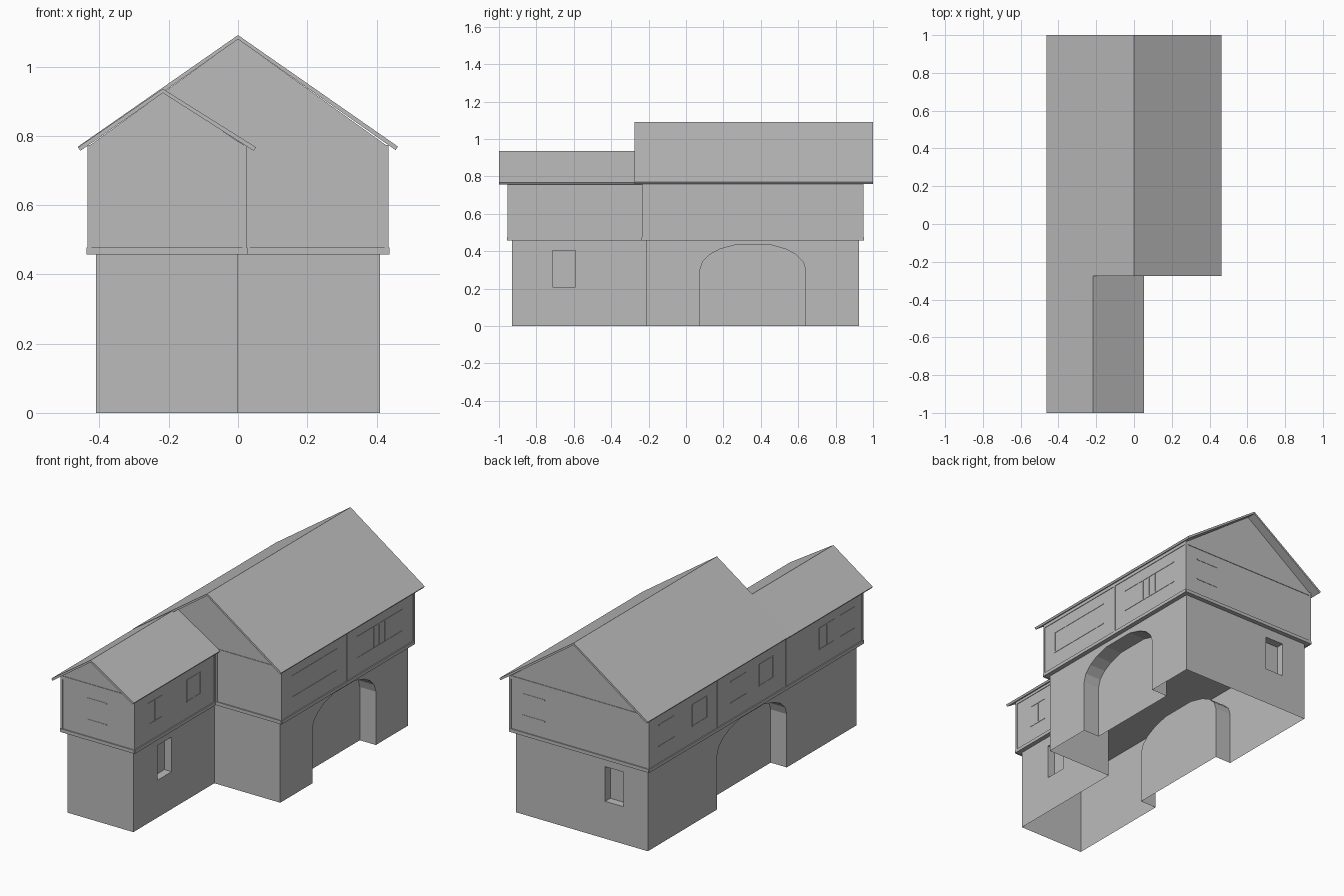
import bpy, bmesh, math

if "Cube" in bpy.data.objects:
    bpy.data.objects.remove(bpy.data.objects["Cube"])

grey = bpy.data.materials.new("plain_grey")
grey.diffuse_color = (0.5, 0.5, 0.5, 1)
grey.use_nodes = True
grey.node_tree.nodes["Principled BSDF"].inputs["Base Color"].default_value = grey.diffuse_color


def make(name, bm):
    bmesh.ops.recalc_face_normals(bm, faces=bm.faces)
    me = bpy.data.meshes.new(name)
    bm.to_mesh(me)
    bm.free()
    me.materials.append(grey)
    ob = bpy.data.objects.new(name, me)
    bpy.context.collection.objects.link(ob)
    return ob


def prism(name, pts, axis, a, b):
    """Extrude a 2D outline along an axis from a to b."""
    put = {"x": lambda u, v, t: (t, u, v),
           "y": lambda u, v, t: (u, t, v),
           "z": lambda u, v, t: (u, v, t)}[axis]
    bm = bmesh.new()
    lo = [bm.verts.new(put(u, v, a)) for u, v in pts]
    hi = [bm.verts.new(put(u, v, b)) for u, v in pts]
    bm.faces.new(lo)
    bm.faces.new(hi)
    n = len(pts)
    for i in range(n):
        j = (i + 1) % n
        bm.faces.new((lo[i], lo[j], hi[j], hi[i]))
    return make(name, bm)


def rect(u0, u1, v0, v1):
    return [(u0, v0), (u1, v0), (u1, v1), (u0, v1)]


def drop_caps(ob, heights):
    """Remove the horizontal faces lying at the given heights."""
    bm = bmesh.new()
    bm.from_mesh(ob.data)
    gone = [f for f in bm.faces
            if abs(f.normal.z) > 0.9
            and any(abs(f.calc_center_median().z - h) < 1e-3 for h in heights)]
    bmesh.ops.delete(bm, geom=gone, context="FACES")
    bm.to_mesh(ob.data)
    bm.free()


def footprint(o):
    """L-shaped plan of hall and wing, pushed outwards by o."""
    return [(-.41 - o, -.93 - o), (o, -.93 - o), (o, -.21 - o),
            (.41 + o, -.21 - o), (.41 + o, .925 + o), (-.41 - o, .925 + o)]


def arch(y0, y1):
    """Flattened arch outline in y and z."""
    c, r = (y0 + y1) / 2, (y1 - y0) / 2
    angles = [0, 18, 35, 51, 70]
    angles += [180 - a for a in reversed(angles)]
    top = [(c + r * math.cos(math.radians(a)), .30 + .142 * math.sin(math.radians(a)))
           for a in angles]
    return [(y0, -.1), (y1, -.1)] + top


# ground floor: solid block with recessed arches and windows, then opened below
lower = prism("ground_floor_walls", footprint(0), "z", 0, .46)
cutters = [
    prism("right_arch_cutter", arch(.075, .64), "x", .31, .6),
    prism("left_arch_cutter", arch(-.31, .31), "x", -.6, -.31),
    prism("wing_window_cutter", rect(-.715, -.59, .21, .405), "x", -.045, .1),
    prism("back_window_cutter", rect(-.26, -.145, .21, .405), "y", .88, 1.1),
]
for c in cutters:
    mod = lower.modifiers.new("recess", "BOOLEAN")
    mod.operation = "DIFFERENCE"
    mod.solver = "EXACT"
    mod.object = c
bpy.context.view_layer.update()
done = bpy.data.meshes.new_from_object(
    lower.evaluated_get(bpy.context.evaluated_depsgraph_get()))
lower.modifiers.clear()
lower.data = done
for c in cutters:
    bpy.data.objects.remove(c)
drop_caps(lower, [0, .46])

# overhanging upper floor
upper = prism("upper_floor_walls", footprint(.022), "z", .46, .772)
drop_caps(upper, [.772])

# gable walls
SKIN = .012
for name, y, pts in (
        ("hall_gable_front", -.232, [(-.432, .77), (.432, .77), (0, 1.08)]),
        ("hall_gable_back", .947, [(-.432, .77), (.432, .77), (0, 1.08)]),
        ("wing_gable", -.952, [(-.432, .77), (.022, .77), (-.215, .926)])):
    inner = .004 if y < 0 else -.004
    prism(name, pts, "y", y, y + inner)


def roof(name, left, ridge, right, y0, y1):
    t = SKIN
    under = [(right[0] - .007, right[1] - .01), (ridge[0], ridge[1] - t),
             (left[0] + .007, left[1] - .01)]
    prism(name, [left, ridge, right] + under, "y", y0, y1)


roof("hall_roof", (-.462, .769), (0, 1.091), (.462, .769), -.275, 1.0)
roof("wing_roof", (-.462, .767), (-.217, .936), (.052, .767), -1.0, -.233)

# timber frame: thin boards on each upper wall (axis, position, outward, start, end)
WALLS = {
    "wing_front": ("y", -.952, -1, -.435, .025),
    "wing_right": ("x", .022, 1, -.955, -.232),
    "hall_front": ("y", -.232, -1, .022, .435),
    "hall_right": ("x", .432, 1, -.235, .95),
    "hall_back": ("y", .947, 1, -.435, .435),
    "left_side": ("x", -.432, -1, -.955, .95),
}


def board(wall, part, a0, a1, z0, z1, t=.003):
    axis, pos, out = WALLS[wall][:3]
    prism(f"{wall}_{part}", rect(a0, a1, z0, z1), axis, pos, pos + out * t)


for w, (_, _, _, a, b) in WALLS.items():
    board(w, "sill", a, b, .458, .477, .006)
    board(w, "top_plate", a, b, .755, .774)
    for s in (a, b - .012):
        board(w, "corner_post", s, s + .012, .477, .755)

# middle posts
for w, a in (("hall_right", .355), ("left_side", .337), ("left_side", -.275)):
    board(w, "middle_post", a - .006, a + .006, .477, .755)

# slim rails beside the windows
for w, a0, a1 in (("hall_right", -.14, .26), ("hall_right", .44, .845),
                  ("hall_back", .215, .355), ("wing_front", -.27, -.15),
                  ("left_side", .72, .86), ("left_side", .08, .22),
                  ("left_side", -.88, -.75)):
    for z in (.57, .69):
        board(w, "rail", a0, a1, z - .003, z + .003, .002)

# window frames with a centre bar
for w, a0, a1 in (("wing_right", -.83, -.71), ("wing_right", -.485, -.365),
                  ("left_side", .43, .56), ("left_side", -.155, -.035),
                  ("left_side", -.70, -.57), ("hall_right", .59, .69)):
    for z in (.57, .69):
        board(w, "window_rail", a0, a1, z - .003, z + .003, .002)
    for a in (a0, (a0 + a1) / 2, a1):
        board(w, "window_bar", a - .003, a + .003, .567, .693, .002)
board("wing_front", "window_bar", -.273, -.267, .567, .693, .002)
board("hall_right", "window_bar", -.143, -.137, .567, .693, .002)
